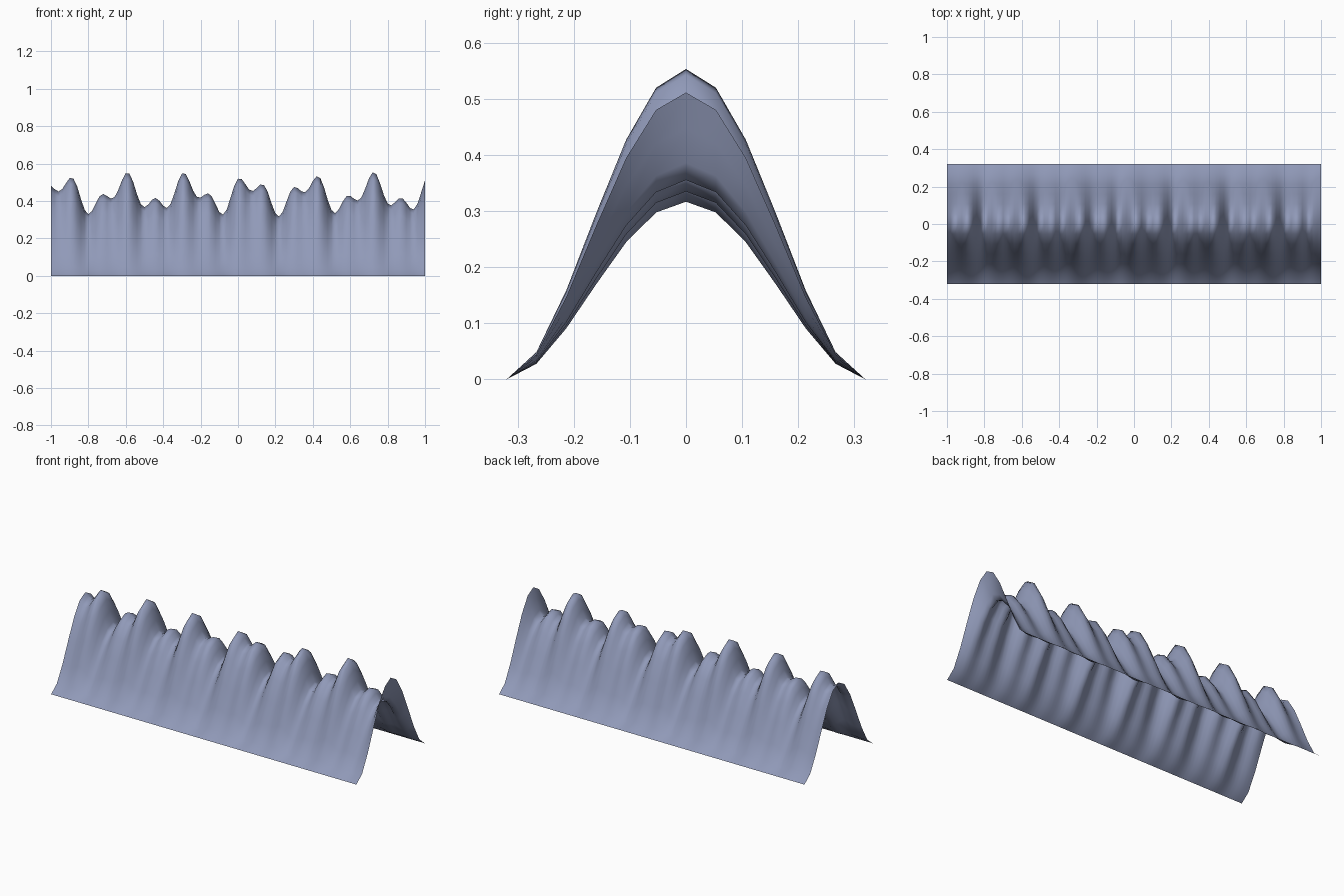
import bpy, bmesh
from math import sin, cos, pi

if "Cube" in bpy.data.objects:
    bpy.data.objects.remove(bpy.data.objects["Cube"])

NX, NY = 100, 12          # segments along the ridge and across it
HALF_X, HALF_Y = 1.0, 0.32


def crest(x):
    """Height of the ridge line: two overlaid waves."""
    return 0.436 + 0.07 * sin(19 * x + 0.5) + 0.05 * sin(43 * x + 1.7)


def section(t):
    """Bell-shaped cross-section, 1 at the crest and 0 at the feet."""
    return max(0.0, cos(pi / 2 * t)) ** 1.8 if abs(t) < 1 else 0.0


# open ridge sheet: a grid lifted by crest times section
bm = bmesh.new()
rows = []
for i in range(NX + 1):
    x = -HALF_X + 2 * HALF_X * i / NX
    row = []
    for j in range(NY + 1):
        t = -1 + 2 * j / NY
        row.append(bm.verts.new((x, HALF_Y * t, crest(x) * section(t))))
    rows.append(row)
for a, b in zip(rows, rows[1:]):
    for j in range(NY):
        bm.faces.new((a[j], b[j], b[j + 1], a[j + 1])).smooth = True

mesh = bpy.data.meshes.new("mountain_ridge")
bm.to_mesh(mesh)
bm.free()
ridge = bpy.data.objects.new("mountain_ridge", mesh)
bpy.context.collection.objects.link(ridge)

# blue-grey rock
rock = bpy.data.materials.new("blue_grey_rock")
rock.diffuse_color = (0.28, 0.32, 0.48, 1.0)
rock.use_nodes = True
rock.node_tree.nodes["Principled BSDF"].inputs["Base Color"].default_value = rock.diffuse_color
mesh.materials.append(rock)
